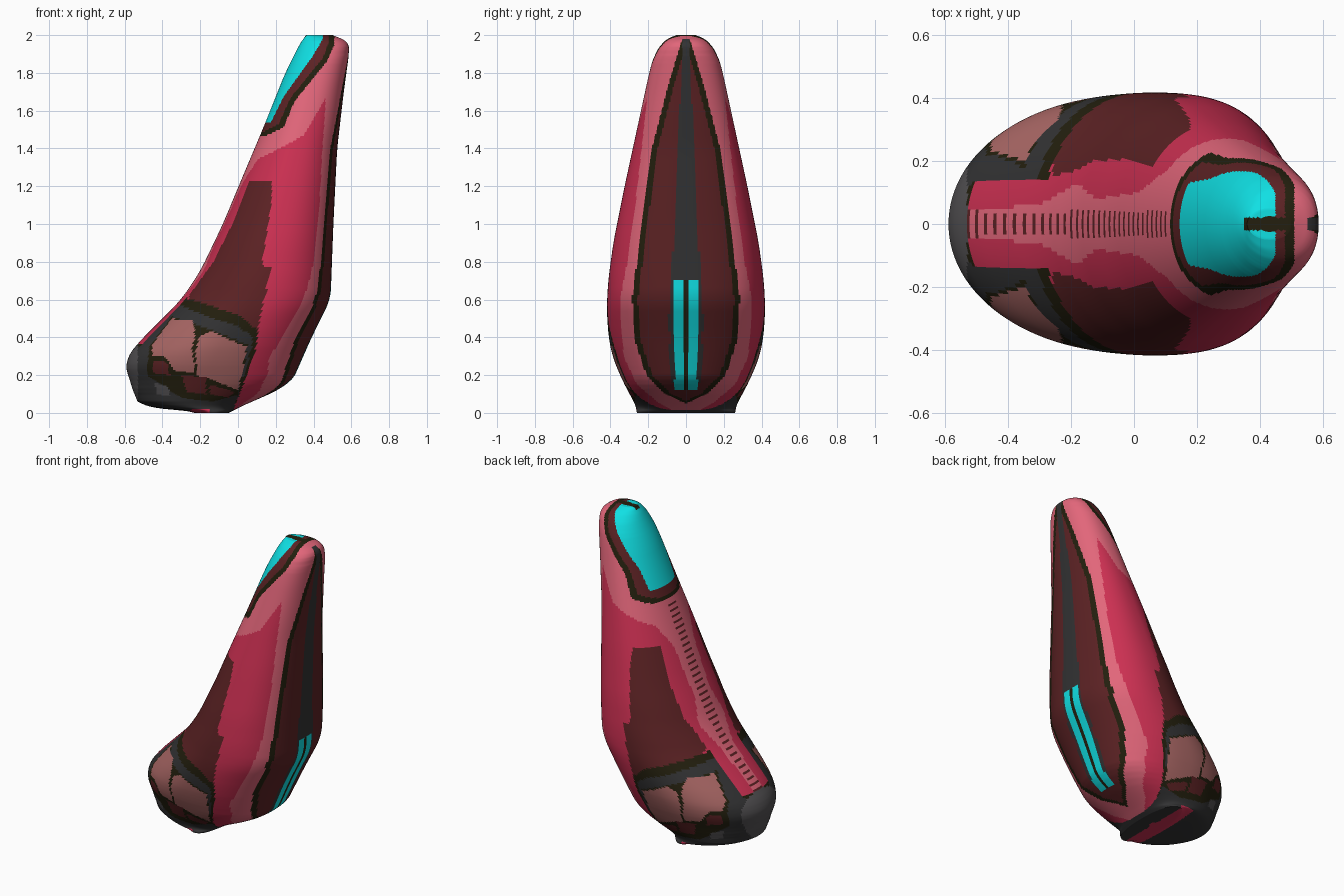
import bpy
import bmesh
import math

start_cube = bpy.data.objects.get("Cube")
if start_cube:
    bpy.data.objects.remove(start_cube, do_unlink=True)

ROWS, SIDES = 260, 192

# Flat colours, given as display values and converted to linear
PALETTE = {
    "crimson": (204, 48, 82),
    "pink": (226, 102, 122),
    "dark red": (92, 34, 36),
    "olive black": (35, 31, 14),
    "cyan": (16, 224, 228),
    "charcoal": (50, 50, 51),
    "mid grey": (82, 80, 82),
    "mauve": (168, 102, 100),
}
COLOURS = list(PALETTE)


def linear(value):
    value /= 255
    return value / 12.92 if value < 0.04 else ((value + 0.055) / 1.055) ** 2.4


def make_material(name, display):
    material = bpy.data.materials.new(name)
    material.use_nodes = True
    colour = (*[linear(v) for v in display], 1)
    material.diffuse_color = colour
    shader = material.node_tree.nodes["Principled BSDF"]
    shader.inputs["Base Color"].default_value = colour
    shader.inputs["Roughness"].default_value = 0.7
    return material


def lookup(table, z):
    """Linear interpolation in a list of (height, value) pairs."""
    if z <= table[0][0]:
        return table[0][1]
    for (z0, v0), (z1, v1) in zip(table, table[1:]):
        if z <= z1:
            return v0 + (v1 - v0) * (z - z0) / (z1 - z0)
    return table[-1][1]


def smooth_lookup(table, z):
    """Average of nearby lookups, so that the profile bends softly."""
    reach = min(0.05, z / 2, (2 - z) / 2)
    return sum(lookup(table, z + reach * k / 2) for k in range(-2, 3)) / 5


def inside(polygon, x, z):
    hit = False
    for (x0, z0), (x1, z1) in zip(polygon, polygon[1:] + polygon[:1]):
        if (z0 > z) != (z1 > z) and x < x0 + (x1 - x0) * (z - z0) / (z1 - z0):
            hit = not hit
    return hit


# Profile of the body: near edge, far edge and half width by height
NEAR = [(0, -.23), (.012, -.28), (.03, -.5), (.08, -.555), (.12, -.55), (.21, -.59),
        (.28, -.597), (.36, -.54), (.6, -.3), (.75, -.2), (1, -.08), (1.24, .02),
        (1.5, .13), (1.8, .25), (1.95, .325), (2, .36)]
FAR = [(0, -.05), (.05, .05), (.1, .17), (.15, .28), (.4, .39), (.6, .49), (1, .505),
       (1.4, .525), (1.7, .56), (1.94, .593), (1.97, .575), (2, .5)]
WIDTH = [(0, .26), (.05, .27), (.1, .3), (.2, .35), (.3, .39), (.4, .41), (.55, .42),
         (.7, .412), (.9, .385), (1.2, .325), (1.5, .26), (1.8, .195), (1.9, .168),
         (1.96, .125), (1.985, .09), (2, .05)]

# Half widths of the nested stripes on the far side, by height
PINK_BAND = [(.02, .08), (.05, .14), (.15, .26), (.3, .33), (.6, .35), (.8, .31),
             (1, .28), (1.4, .235), (1.72, .2), (1.8, .3)]
DARK_BAND = [(.05, 0), (.1, .11), (.2, .21), (.4, .275), (.6, .285), (.8, .26),
             (1, .235), (1.4, .18), (1.75, .09), (1.98, .02)]
CORE_BAND = [(.13, 0), (.16, .08), (.5, .09), (.75, .08), (1, .055), (1.5, .038),
             (1.9, .02)]
RIDGE = [(.3, .04), (.6, .06), (.75, .13), (.9, .08), (1.2, .1), (1.4, .2)]

# Side patches, painted in order on both flanks
UPPER = [(-.1, 1.25), (.08, 1.33), (.2, 1.39), (.35, 1.47), (.5, 1.73), (.7, 1.75),
         (.7, 2.1), (-.1, 2.1)]
FLANK = [(.06, 1.23), (.18, 1.23), (.175, 1.1), (.125, .78), (.175, .77), (.17, .73),
         (.125, .545), (.1, .4), (-.25, .5), (-.26, .62), (-.13, .8), (-.03, 1)]
CAP_RIM = [(.05, 1.46), (.135, 1.46), (.24, 1.51), (.3, 1.65), (.47, 1.86),
           (.51, 1.95), (.51, 2.1), (.05, 2.1)]
CAP_BAND = [(.05, 1.49), (.14, 1.49), (.215, 1.53), (.28, 1.67), (.45, 1.88),
            (.48, 1.96), (.48, 2.1), (.05, 2.1)]
CAP_PANEL = [(.05, 1.54), (.175, 1.54), (.245, 1.68), (.39, 1.88), (.45, 1.98),
             (.45, 2.1), (.05, 2.1)]
FACE_RIM = [(-.7, .36), (-.54, .38), (-.31, .62), (-.125, .56), (.01, .515), (.1, .44),
            (.1, .36), (.035, .17), (-.02, .03), (-.04, -.1), (-.7, -.1)]
FACE = [(-.7, .33), (-.52, .35), (-.31, .57), (-.125, .5), (.01, .455), (.075, .4),
        (.075, .35), (.01, .14), (-.05, -.1), (-.7, -.1)]
HOLLOW = [(-.47, .35), (-.35, .51), (-.14, .44), (.05, .36), (.01, .1), (-.13, .06),
          (-.3, .08), (-.48, .2)]
CHEEK = [(-.455, .36), (-.35, .5), (-.245, .49), (-.225, .41), (-.245, .34),
         (-.225, .21), (-.335, .225), (-.39, .3), (-.455, .3)]
JAW = [(-.2, .41), (-.14, .43), (.045, .35), (.025, .23), (0, .12), (-.125, .17),
       (-.215, .2), (-.225, .33)]
SPOTS = [
    [(-.45, .28), (-.375, .27), (-.36, .2), (-.45, .21)],
    [(-.3, .2), (-.17, .19), (-.17, .1), (-.27, .11)],
    [(-.15, .15), (-.02, .11), (-.05, .08), (-.15, .1)],
]
CHIN = [(-.44, .16), (-.37, .14), (-.36, .09), (-.43, .1)]


def pick_colour(x, y, z, far_side, row):
    """Name of the colour at a point of the body."""
    y = abs(y)
    # Nested stripes on the far side
    if far_side and z < 1.98 and not inside(FACE_RIM, x, z):
        dark = lookup(DARK_BAND, z)
        if .12 < z < .7 and y < .06:
            return "olive black" if y < .014 else "cyan"
        if z > .13 and y < lookup(CORE_BAND, z):
            return "charcoal"
        if y < dark - .03:
            return "dark red"
        if y < dark:
            return "olive black"
        if y < lookup(PINK_BAND, z) and not inside(CAP_RIM, x, z):
            return "pink"
    # Stitched seam along the near ridge
    if not far_side and .36 < z < 1.45 and y < .04 and row % 3 == 0:
        return "dark red"
    # Sloping panel at the top
    if z > 1.97 and x > .35 and x < .5 and y < .02:
        return "olive black"
    for patch, name in ((CAP_PANEL, "cyan"), (CAP_BAND, "dark red"),
                        (CAP_RIM, "olive black"), (UPPER, "pink")):
        if inside(patch, x, z):
            return name
    # Lower face with its plates and spots
    if z < .36 or y > .135:
        if x < -.53:
            return "mid grey"
        if z < .02 and -.25 < x < -.15:
            return "crimson"
        if any(inside(spot, x, z) for spot in SPOTS):
            return "dark red"
        for patch, name in ((CHIN, "mid grey"), (CHEEK, "mauve"), (JAW, "mauve"),
                            (HOLLOW, "olive black"), (FACE, "charcoal"),
                            (FACE_RIM, "olive black")):
            if inside(patch, x, z):
                return name
    if inside(FLANK, x, z):
        return "dark red"
    if not far_side and z < 1.4 and y < lookup(RIDGE, z):
        return "pink"
    return "crimson"


def add_ring(bm, z, scale=1):
    """One closed cross-section, blunter on the far side."""
    near, far = smooth_lookup(NEAR, z), smooth_lookup(FAR, z)
    middle, half = (near + far) / 2, (far - near) / 2 * scale
    width = smooth_lookup(WIDTH, z) * scale
    ring = []
    for i in range(SIDES):
        angle = math.tau * (i + 0.5) / SIDES
        c, s = math.cos(angle), math.sin(angle)
        power = 0.85 if c > 0 else 1
        x = middle + half * math.copysign(abs(c) ** power, c)
        ring.append(bm.verts.new((x, width * math.copysign(abs(s) ** power, s), z)))
    return ring


# Body: stacked rings with shrinking rings closing both ends
bm = bmesh.new()
heights = [1 - math.cos(math.pi * i / ROWS) for i in range(ROWS + 1)]
inner = (.1, .3, .5, .7, .85)
rings = [add_ring(bm, 0, s) for s in inner]
rings += [add_ring(bm, z) for z in heights]
rings += [add_ring(bm, 2, s) for s in reversed(inner)]
for row, (low, high) in enumerate(zip(rings, rings[1:])):
    for i in range(SIDES):
        j = (i + 1) % SIDES
        face = bm.faces.new((low[i], low[j], high[j], high[i]))
        p = face.calc_center_median()
        far_side = math.cos(math.tau * (i + 1) / SIDES) > 0
        face.material_index = COLOURS.index(pick_colour(p.x, p.y, p.z, far_side, row))
bm.faces.new(rings[0][::-1]).material_index = COLOURS.index("crimson")
bm.faces.new(rings[-1]).material_index = COLOURS.index("olive black")
bm.normal_update()

mesh = bpy.data.meshes.new("body_shell")
bm.to_mesh(mesh)
bm.free()
for name, display in PALETTE.items():
    mesh.materials.append(make_material(name, display))
body = bpy.data.objects.new("body_shell", mesh)
bpy.context.collection.objects.link(body)
bpy.context.view_layer.objects.active = body
body.select_set(True)
bpy.ops.object.shade_smooth_by_angle(angle=math.radians(40))
